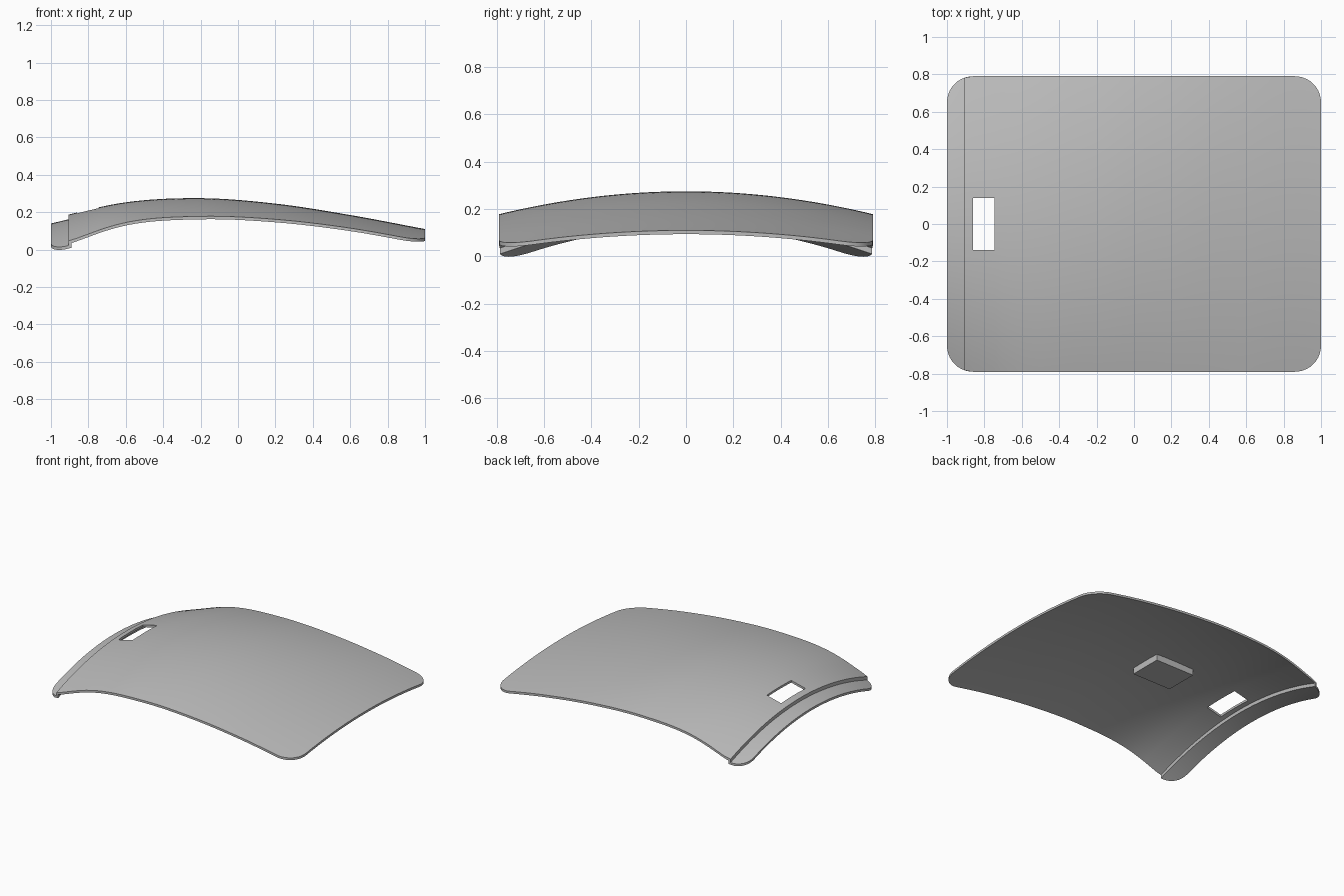
import bpy, bmesh, math

if "Cube" in bpy.data.objects:
    bpy.data.objects.remove(bpy.data.objects["Cube"], do_unlink=True)

HALF_Y, RADIUS = 0.79, 0.14
THICK, STEP = 0.016, 0.025
HOLE_X, HOLE_Y = (-0.86, -0.745), 0.14

grey = bpy.data.materials.new("plain_grey")
grey.use_nodes = True
grey.diffuse_color = (0.5, 0.5, 0.5, 1)
grey.node_tree.nodes["Principled BSDF"].inputs["Base Color"].default_value = (0.5, 0.5, 0.5, 1)


def spline(points, x):
    """Smooth curve through evenly spaced heights from x = -1 to x = 1."""
    p = [2 * points[0] - points[1]] + points + [2 * points[-1] - points[-2]]
    u = (x + 1) / 2 * (len(points) - 1)
    i = min(int(u), len(points) - 2)
    t = u - i
    a, b, c, d = p[i:i + 4]
    return b + t / 2 * (c - a + t * (2 * a - 5 * b + 4 * c - d + t * (3 * (b - c) + d - a)))


RIDGE = [0.165, 0.253, 0.275, 0.246, 0.185, 0.11]
DROP = [0.155, 0.108, 0.097, 0.084, 0.07, 0.066]


def height(x, y):
    return spline(RIDGE, x) - spline(DROP, x) * (y / HALF_Y) ** 2


def half_width(x):
    """Half depth of the rounded rectangle outline."""
    e = max(0, abs(x) - (1 - RADIUS))
    return HALF_Y - RADIUS + math.sqrt(max(0, RADIUS ** 2 - e ** 2))


def finish(name, bm):
    bmesh.ops.recalc_face_normals(bm, faces=bm.faces[:])
    mesh = bpy.data.meshes.new(name)
    bm.to_mesh(mesh)
    bm.free()
    mesh.materials.append(grey)
    obj = bpy.data.objects.new(name, mesh)
    bpy.context.collection.objects.link(obj)
    bpy.ops.object.select_all(action='DESELECT')
    bpy.context.view_layer.objects.active = obj
    obj.select_set(True)
    bpy.ops.object.shade_smooth_by_angle(angle=math.radians(30))
    return obj


# Columns: x on top, x underneath, and lowering of the end lip
arc = [1 - RADIUS + RADIUS * math.sin(math.radians(a)) for a in range(0, 91, 9)]
lip_top, lip_under = -0.905, -0.89
columns = [(-x, -x, STEP) for x in reversed(arc) if -x < lip_top - 0.005]
columns += [(lip_top, lip_under, STEP), (lip_top, lip_under, 0)]
n = 40
inner = [HOLE_X[0], HOLE_X[1]] + [HOLE_X[1] + (1 - RADIUS - HOLE_X[1]) * i / n for i in range(1, n)]
columns += [(x, x, 0) for x in inner + arc]

# Rows: fractions of the half depth, with lines on the slot edges
m = 20
slot = HOLE_Y / HALF_Y
side = [slot + (1 - slot) * i / m for i in range(m + 1)]
rows = [-v for v in reversed(side)] + [slot * k / 4 for k in range(-3, 4)] + side

# Curved shell with stepped lip and rectangular slot
bm = bmesh.new()
top, under = [], []
for xt, xb, low in columns:
    top.append([bm.verts.new((xt, v * half_width(xt), height(xt, v * half_width(xt)) - low)) for v in rows])
    under.append([bm.verts.new((xb, v * half_width(xb), height(xb, v * half_width(xb)) - low - THICK)) for v in rows])


def filled(i, j):
    if not (0 <= i < len(columns) - 1 and 0 <= j < len(rows) - 1):
        return False
    x = (columns[i][0] + columns[i + 1][0]) / 2
    y = (rows[j] + rows[j + 1]) / 2 * HALF_Y
    return not (HOLE_X[0] < x < HOLE_X[1] and abs(y) < HOLE_Y)


for i in range(len(columns) - 1):
    for j in range(len(rows) - 1):
        if not filled(i, j):
            continue
        ring = [(i, j), (i + 1, j), (i + 1, j + 1), (i, j + 1)]
        bm.faces.new([top[a][b] for a, b in ring])
        bm.faces.new([under[a][b] for a, b in reversed(ring)])
        # Close the rim wherever there is no neighbouring cell
        for k, (di, dj) in enumerate([(0, -1), (1, 0), (0, 1), (-1, 0)]):
            if not filled(i + di, j + dj):
                (a, b), (c, d) = ring[k], ring[(k + 1) % 4]
                bm.faces.new([top[c][d], top[a][b], under[a][b], under[c][d]])
finish("curved_cover", bm)

# Block under the crown of the cover
bm = bmesh.new()
bmesh.ops.create_cube(bm, size=1)
bmesh.ops.scale(bm, vec=(0.31, 0.24, 0.05), verts=bm.verts[:])
bmesh.ops.translate(bm, vec=(-0.25, 0, 0.235), verts=bm.verts[:])
finish("underside_block", bm)
